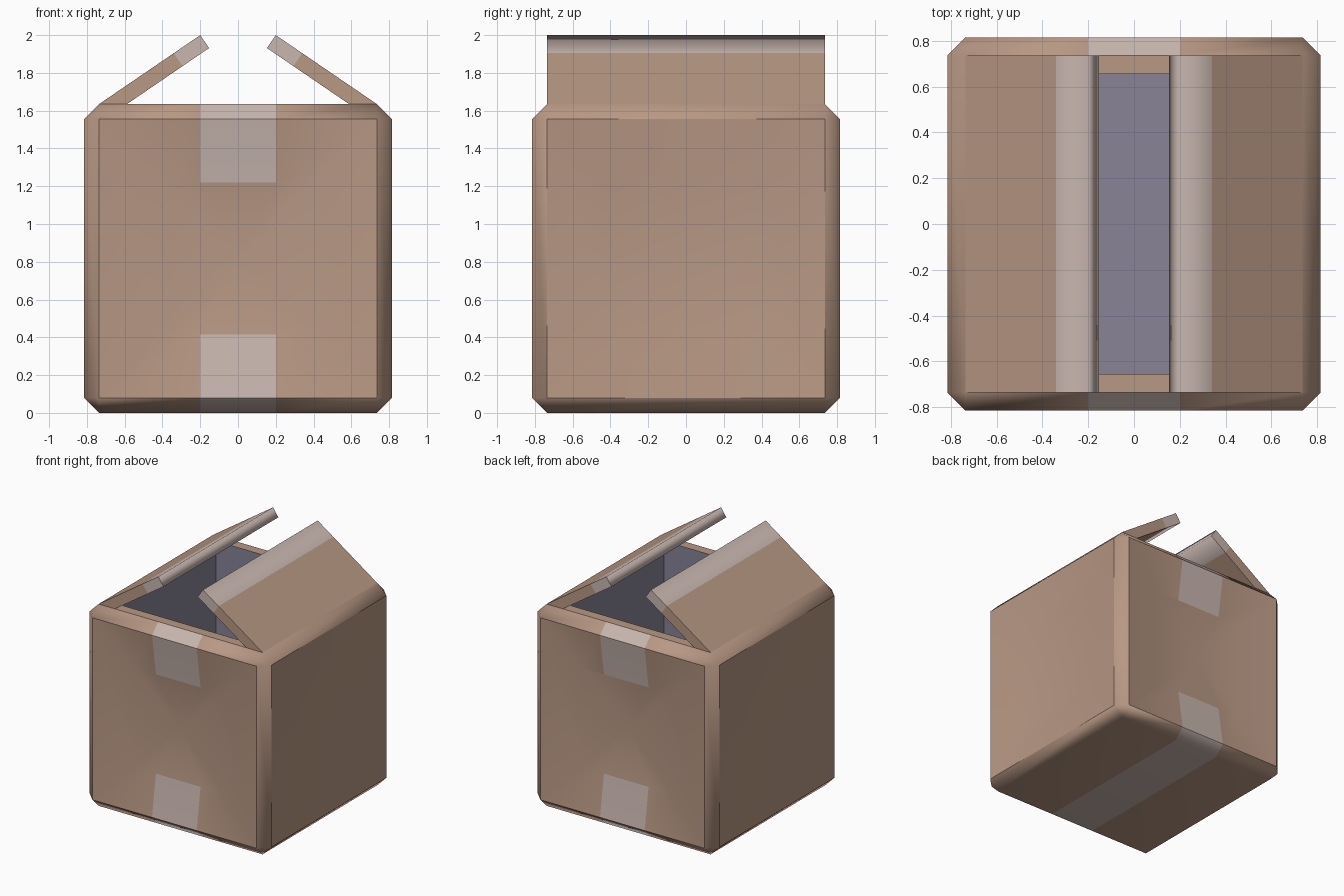
import bpy
import bmesh
from math import radians
from mathutils import Matrix, Vector

cube = bpy.data.objects.get("Cube")
if cube:
    bpy.data.objects.remove(cube, do_unlink=True)


def material(name, rgb):
    mat = bpy.data.materials.new(name)
    mat.use_nodes = True
    color = (*rgb, 1)
    mat.diffuse_color = color
    bsdf = next(n for n in mat.node_tree.nodes if n.type == 'BSDF_PRINCIPLED')
    bsdf.inputs["Base Color"].default_value = color
    return mat


MATERIALS = [
    material("cardboard", (0.479, 0.314, 0.231)),
    material("packing tape", (0.58, 0.468, 0.43)),
    material("dark lining", (0.246, 0.228, 0.308)),
]
CARD, TAPE, LINING = range(3)

HALF, HEIGHT, CHAMFER = 0.815, 1.635, 0.08
RIM = HALF - CHAMFER          # outer edge of the top rim
TAPE_HALF, TAPE_REACH = 0.2, 0.335
DENT_RING, DENT_CENTRE = 0.05, 0.035   # how far the sides sink in


def is_rounded_tip(edge):
    """Long tape edges along the free end of a flap stay soft."""
    a, b = edge.verts
    return abs(a.co.y - b.co.y) > 1 and all(f.material_index == TAPE for f in edge.link_faces)


def finish(bm, name, weighted=False):
    """Turn a bmesh into an object, smooth across chamfers and taped tips."""
    mesh = bpy.data.meshes.new(name)
    bm.normal_update()
    for f in bm.faces:
        f.smooth = True
    for e in bm.edges:
        if e.calc_face_angle(0) > radians(50) and not is_rounded_tip(e):
            e.smooth = False
    bm.to_mesh(mesh)
    bm.free()
    for mat in MATERIALS:
        mesh.materials.append(mat)
    obj = bpy.data.objects.new(name, mesh)
    bpy.context.collection.objects.link(obj)
    if weighted:
        mod = obj.modifiers.new("flat sides", 'WEIGHTED_NORMAL')
        mod.keep_sharp = True


def cut(bm, faces, point, normal):
    """Slice only the given faces with a plane."""
    edges = {e for f in faces for e in f.edges}
    verts = {v for f in faces for v in f.verts}
    bmesh.ops.bisect_plane(bm, geom=[*verts, *edges, *faces],
                           plane_co=point, plane_no=normal)


def build_box():
    bm = bmesh.new()
    size = Matrix.Diagonal((2 * HALF, 2 * HALF, HEIGHT, 1))
    bmesh.ops.create_cube(bm, size=1, matrix=Matrix.Translation((0, 0, HEIGHT / 2)) @ size)
    bmesh.ops.bevel(bm, geom=bm.edges[:], offset=CHAMFER, offset_type='OFFSET',
                    segments=1, affect='EDGES', profile=0.5)
    bm.normal_update()

    # Rim and hollow inside, lined in a darker colour
    top = max(bm.faces, key=lambda f: f.calc_center_median().z)
    sides = [f for f in bm.faces if max(abs(f.normal.x), abs(f.normal.y)) > 0.99]
    for e in top.edges:
        e.smooth = False
    bmesh.ops.inset_region(bm, faces=[top], thickness=CHAMFER, depth=0, use_even_offset=True)
    floor = bmesh.ops.extrude_discrete_faces(bm, faces=[top])["faces"][0]
    bmesh.ops.translate(bm, verts=floor.verts[:], vec=(0, 0, CHAMFER - HEIGHT))
    for f in {g for e in floor.edges for g in e.link_faces}:
        f.material_index = LINING

    # Sides sagging inward toward their middles
    for side in sides:
        bmesh.ops.inset_region(bm, faces=[side], thickness=TAPE_REACH,
                               depth=-DENT_RING, use_even_offset=True)
        inward = -side.normal.copy()
        hub = bmesh.ops.poke(bm, faces=[side])["verts"]
        bmesh.ops.translate(bm, verts=hub, vec=inward * DENT_CENTRE)

    # Tape running down the front and back and under the bottom
    low = CHAMFER + TAPE_REACH
    high = HEIGHT - low

    def tape_faces(reach):
        found = []
        for f in bm.faces:
            c = f.calc_center_median()
            on_end = abs(c.y) > RIM + 0.01 and not low < c.z < high
            if abs(c.x) < reach and (on_end or c.z < 0.03):
                found.append(f)
        return found

    for x in (-TAPE_HALF, TAPE_HALF):
        cut(bm, tape_faces(0.6), (x, 0, 0), (1, 0, 0))
    for f in tape_faces(0.1):
        f.material_index = TAPE
    finish(bm, "box_body", weighted=True)


def build_flap(side, name):
    """Tilted slab hinged on the rim, with tape wrapped round its free end."""
    hinge, tip = Vector((RIM, 0, HEIGHT)), Vector((0.2, 0, 2.0))
    along = tip - hinge
    length = along.length
    along.normalize()
    down = Vector((-along.z, 0, along.x))
    thick = 0.083
    bm = bmesh.new()
    bmesh.ops.create_cube(bm, size=1)
    for v in bm.verts:
        p = v.co + Vector((0.5, 0, 0.5))
        v.co = hinge + along * (p.x * length) + down * (p.z * thick) + Vector((0, p.y * 2 * RIM, 0))
    seam = hinge + along * (length * 0.738)
    cut(bm, bm.faces[:], seam, along)
    for f in bm.faces:
        if (f.calc_center_median() - seam).dot(along) > 0.01:
            f.material_index = TAPE
    for v in bm.verts:
        v.co.x *= side
    bmesh.ops.recalc_face_normals(bm, faces=bm.faces[:])
    finish(bm, name)


build_box()
build_flap(1, "left_flap")
build_flap(-1, "right_flap")
